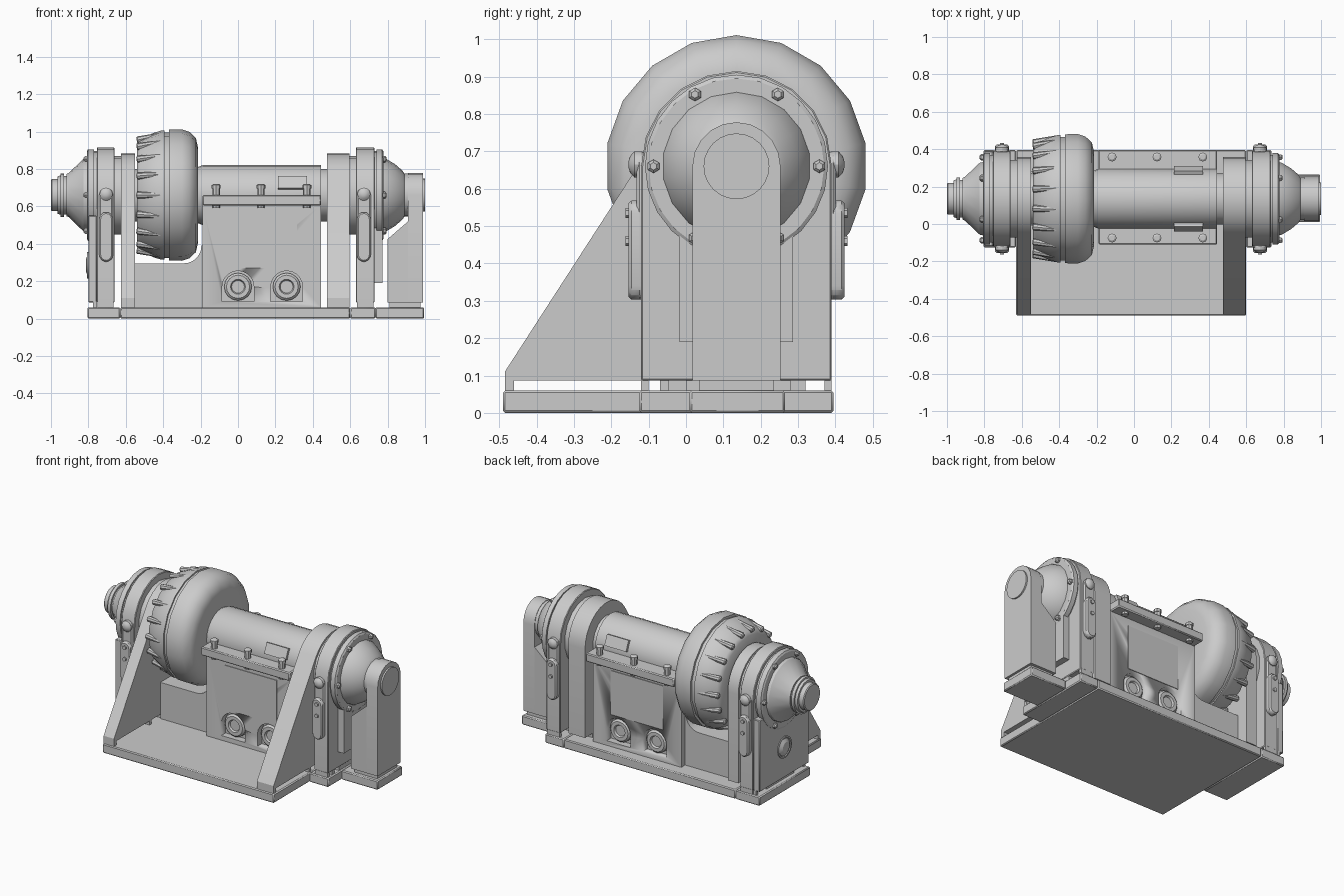
import bpy, bmesh
from math import sin, cos, pi, radians
from mathutils import Vector, Matrix

if "Cube" in bpy.data.objects:
    bpy.data.objects.remove(bpy.data.objects["Cube"])

CY, CZ = 0.135, 0.66          # centre line of the rotating parts


def finish(name, bm, bevel=0, angle=30):
    bmesh.ops.recalc_face_normals(bm, faces=bm.faces)
    me = bpy.data.meshes.new(name)
    bm.to_mesh(me)
    bm.free()
    ob = bpy.data.objects.new(name, me)
    bpy.context.collection.objects.link(ob)
    if bevel:
        m = ob.modifiers.new("bevel", 'BEVEL')
        m.width, m.segments, m.limit_method = bevel, 1, 'ANGLE'
    bpy.ops.object.select_all(action='DESELECT')
    bpy.context.view_layer.objects.active = ob
    ob.select_set(True)
    bpy.ops.object.shade_smooth_by_angle(angle=radians(angle))
    return ob


def prism(name, pts, a, b, axis='X', bevel=0):
    """Extrude a profile: (y, z) along X, or (x, z) along Y."""
    bm = bmesh.new()
    put = (lambda p, t: (t, p[0], p[1])) if axis == 'X' else (lambda p, t: (p[0], t, p[1]))
    lo = [bm.verts.new(put(p, a)) for p in pts]
    hi = [bm.verts.new(put(p, b)) for p in pts]
    n = len(pts)
    bm.faces.new(lo)
    bm.faces.new(hi[::-1])
    for i in range(n):
        bm.faces.new((lo[i], lo[(i + 1) % n], hi[(i + 1) % n], hi[i]))
    return finish(name, bm, bevel)


def box(name, x0, x1, y0, y1, z0, z1, bevel=0):
    return prism(name, [(y0, z0), (y1, z0), (y1, z1), (y0, z1)], x0, x1, 'X', bevel)


def lathe(name, profile, sides=18, origin=(0, CY, CZ), axis=(1, 0, 0), angle=30):
    """Spin (distance, radius) points about an axis, capped at both ends."""
    bm = bmesh.new()
    rot = Vector((1, 0, 0)).rotation_difference(Vector(axis)).to_matrix()
    rings = []
    for d, r in profile:
        rings.append([bm.verts.new(Vector(origin) + rot @ Vector(
            (d, r * sin(2 * pi * k / sides), r * cos(2 * pi * k / sides)))) for k in range(sides)])
    for p, q in zip(rings, rings[1:]):
        for k in range(sides):
            j = (k + 1) % sides
            bm.faces.new((p[k], p[j], q[j], q[k]))
    bm.faces.new(rings[0])
    bm.faces.new(rings[-1])
    return finish(name, bm, 0, angle)


def arc(cy, cz, r, a0, a1, n):
    return [(cy + r * cos(radians(a0 + (a1 - a0) * i / n)),
             cz + r * sin(radians(a0 + (a1 - a0) * i / n))) for i in range(n + 1)]


def cut(ob, cutter):
    m = ob.modifiers.new("cut", 'BOOLEAN')
    m.operation, m.object, m.solver = 'DIFFERENCE', cutter, 'EXACT'
    cutter.hide_render = True
    cutter.hide_set(True)


# base plate and its stepped ends
box("base_plate", -0.63, 0.60, -0.49, 0.395, 0, 0.06, 0.006)
box("base_left_step", -0.805, -0.63, -0.125, 0.395, 0, 0.06, 0.006)
box("base_right_step", 0.60, 0.735, -0.125, 0.395, 0, 0.06, 0.006)
box("base_pedestal_step", 0.735, 0.995, 0.01, 0.265, 0, 0.06, 0.006)

# sloped frame plates, standing on small feet
frame = [(0.357, 0.087), (0.357, CZ)] + arc(CY, CZ, 0.222, 0, 146, 12)[1:] + [(-0.485, 0.11), (-0.485, 0.087)]
for side, x0, x1 in (("left", -0.625, -0.55), ("right", 0.475, 0.595)):
    prism(side + "_frame_plate", frame, x0, x1)
    for y0, y1 in ((-0.485, -0.46), (-0.12, -0.1), (0.0, 0.28)):
        box(side + "_frame_foot", x0, x1, y0, y1, 0.06, 0.087)

# bearing supports with a rounded top
support = [(-0.12, 0.087), (0.39, 0.087), (0.39, CZ)] + arc(CY, CZ, 0.255, 0, 180, 10)[1:-1] + [(-0.12, CZ)]
for side, x0, x1 in (("left", -0.755, -0.66), ("right", 0.63, 0.73)):
    prism(side + "_bearing_support", support, x0, x1, 'X', 0.004)
    for y0, y1 in ((-0.12, -0.1), (-0.07, -0.045), (0.0, 0.28), (0.37, 0.39)):
        box(side + "_support_foot", x0 + 0.005, x1 - 0.005, y0, y1, 0.06, 0.09)
box("left_support_block", -0.80, -0.755, -0.118, 0.388, 0.087, 0.55, 0.004)
for y0, y1 in ((-0.118, -0.1), (0.0, 0.28), (0.37, 0.388)):
    box("left_block_foot", -0.775, -0.755, y0, y1, 0.06, 0.09)
box("right_support_block", 0.73, 0.772, -0.018, 0.287, 0.19, 0.5)

# link sleeves joining each support to its frame plate
lathe("left_link_sleeve", [(-0.67, 0.21), (-0.62, 0.21)])
lathe("right_link_sleeve", [(0.59, 0.21), (0.64, 0.21)])
lathe("main_shaft", [(-0.8, 0.14), (0.8, 0.14)])

# flange discs with six bolts, and the tapered end covers
lathe("left_flange", [(-0.808, 0.235), (-0.802, 0.245), (-0.77, 0.245), (-0.77, 0.235), (-0.75, 0.235)], 24)
lathe("right_flange", [(0.72, 0.235), (0.74, 0.235), (0.74, 0.245), (0.77, 0.245), (0.777, 0.235)], 24)
for side, x, s in (("left", -0.805, -1), ("right", 0.775, 1)):
    for k in range(6):
        a = radians(60 * k)
        lathe(side + "_flange_bolt", [(-0.01, 0.018), (0.012, 0.018), (0.02, 0.01)], 6,
              (x, CY + 0.222 * cos(a), CZ + 0.222 * sin(a)), (s, 0, 0))
lathe("left_end_cover", [(-0.80, 0.20), (-0.825, 0.195), (-0.905, 0.118), (-0.918, 0.112), (-0.918, 0.103),
                         (-0.93, 0.103), (-0.93, 0.116), (-0.95, 0.116), (-0.95, 0.105), (-0.965, 0.1),
                         (-0.965, 0.086), (-0.995, 0.086), (-1.0, 0.08)])
lathe("right_end_cover", [(0.77, 0.20), (0.79, 0.195), (0.84, 0.165), (0.88, 0.13), (0.89, 0.115), (0.93, 0.115)])

# end pedestal: lower block with chamfer, rounded upright and round cap
upright = [(0.017, 0.087), (0.253, 0.087), (0.253, CZ)] + arc(CY, CZ, 0.118, 0, 180, 10)[1:-1] + [(0.017, CZ)]
prism("pedestal_upright", upright, 0.91, 0.99)
prism("pedestal_block", [(0.80, 0.087), (0.92, 0.087), (0.92, 0.53), (0.91, 0.52), (0.80, 0.425)], 0.017, 0.253, 'Y')
box("pedestal_foot", 0.81, 0.975, 0.035, 0.235, 0.06, 0.09)
lathe("pedestal_cap", [(0.98, 0.088), (1.0, 0.088)], 24)

# side straps on the bearing supports, front and back
for side, x in (("left", -0.705), ("right", 0.673)):
    for face, y, s in (("front", -0.12, -1), ("back", 0.39, 1)):
        for z1, depth in ((0.70, 0.012), (0.57, 0.034)):
            pts = arc(x, 0.34, 0.037, 180, 360, 6) + arc(x, z1 - 0.037, 0.037, 0, 180, 6)
            prism(f"{side}_{face}_strap", pts, y - 0.01 * s, y + s * depth, 'Y', 0.008)
        lathe(f"{side}_{face}_pivot", [(0, 0.035), (0.018, 0.035), (0.03, 0.022), (0.034, 0.008)], 12,
              (x, y, 0.665), (0, s, 0))
        for z in (0.46, 0.535):
            lathe(f"{side}_{face}_strap_bolt", [(0.03, 0.013), (0.042, 0.013)], 6, (x, y, z), (0, s, 0))

# gear case: lower body with arched pockets and round plugs
body = box("case_body", -0.19, 0.445, -0.05, 0.32, 0.06, 0.61)
for face, y, s in (("front", -0.05, -1), ("back", 0.32, 1)):
    for x in (0.0, 0.26):
        pts = [(x - 0.085, 0.09), (x + 0.085, 0.09)] + arc(x, 0.17, 0.085, 0, 180, 10)
        cut(body, prism(face + "_pocket_cutter", pts, y - 0.045 * s, y + 0.05 * s, 'Y'))
        lathe(face + "_plug", [(0, 0.074), (0.03, 0.074), (0.042, 0.062), (0.042, 0.04), (0.03, 0.034)], 16,
              (x, y - 0.05 * s, 0.17), (0, s, 0))
    yy = sorted((y - 0.01 * s, y + 0.004 * s))
    box(face + "_cover_panel", -0.06, 0.315, yy[0], yy[1], 0.27, 0.555)

# low wall under the drum, with a curved rise toward the case
wall = [(-0.55, 0.06), (-0.19, 0.06), (-0.19, 0.39)] + arc(-0.29, 0.39, 0.095, 0, -90, 6) + [(-0.55, 0.295)]
prism("drum_wall", wall, -0.01, 0.28, 'Y')

# case top: half-round cover, bolted split flange and name-free plates
lathe("case_cover", [(-0.215, 0.15), (-0.19, 0.16), (0.445, 0.16)], 24)
box("case_split_flange", -0.19, 0.445, -0.11, 0.395, 0.605, 0.66, 0.006)
for x in (-0.117, 0.123, 0.368):
    for y in (-0.075, 0.358):
        lathe("case_bolt", [(-0.07, 0.02), (0.035, 0.02), (0.035, 0.024), (0.053, 0.024), (0.06, 0.014)], 8,
              (x, y, CZ), (0, 0, 1))
for s in (-1, 1):
    bm = bmesh.new()
    place = (Matrix.Translation((0.292, CY + s * 0.147, CZ + 0.063))
             @ Matrix.Rotation(radians(23) * s, 4, 'X') @ Matrix.Diagonal((0.155, 0.03, 0.07, 1)))
    bmesh.ops.create_cube(bm, size=1, matrix=place)
    finish("cover_plate", bm)

# large drum: ribbed tapered side, groove, rounded side
lathe("drum", [(-0.54, 0.16), (-0.54, 0.275), (-0.525, 0.30), (-0.45, 0.333), (-0.41, 0.345), (-0.392, 0.345),
               (-0.392, 0.335), (-0.368, 0.335), (-0.368, 0.35), (-0.30, 0.351), (-0.26, 0.338),
               (-0.225, 0.305), (-0.215, 0.26), (-0.215, 0.16)], 18, angle=40)
for k in range(18):
    a = radians(20 * k)
    lathe("drum_rib", [(-0.068, 0.013), (-0.062, 0.019), (0.07, 0.012)], 8,
          (-0.475, CY + 0.313 * cos(a), CZ + 0.313 * sin(a)), (1, 0.22 * cos(a), 0.22 * sin(a)))

# round plug on the left end face
lathe("left_end_plug", [(-0.01, 0.07), (0.006, 0.07), (0.006, 0.06), (0.002, 0.055), (0.014, 0.035)], 16,
      (-0.80, CY, 0.285), (-1, 0, 0))
